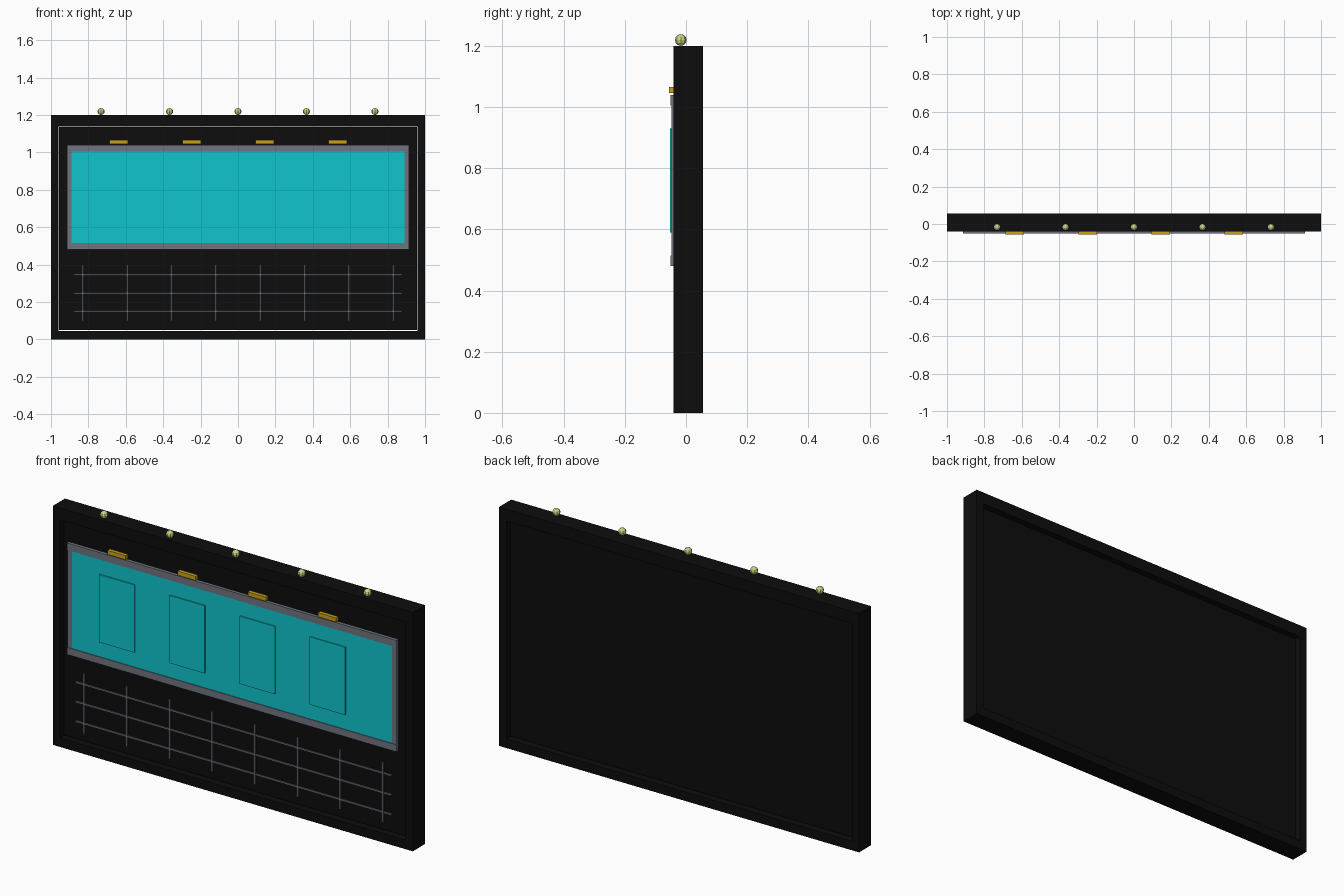
import bpy, bmesh
from mathutils import Matrix, Vector

if "Cube" in bpy.data.objects:
    bpy.data.objects.remove(bpy.data.objects["Cube"])


def material(name, rgb):
    m = bpy.data.materials.new(name)
    m.diffuse_color = (*rgb, 1)
    m.use_nodes = True
    m.node_tree.nodes["Principled BSDF"].inputs["Base Color"].default_value = m.diffuse_color
    return m


BLACK = material("black", (0.004, 0.004, 0.004))
GREY = material("grey metal", (0.16, 0.175, 0.21))
CYAN = material("cyan glass", (0.005, 0.56, 0.61))
AMBER = material("amber", (0.58, 0.36, 0.01))
BULB = material("pale bulb", (0.62, 0.68, 0.25))


def finish(name, bm, mat):
    bmesh.ops.recalc_face_normals(bm, faces=bm.faces)
    mesh = bpy.data.meshes.new(name)
    bm.to_mesh(mesh)
    bm.free()
    mesh.materials.append(mat)
    ob = bpy.data.objects.new(name, mesh)
    bpy.context.collection.objects.link(ob)
    return ob


def boxes(name, spans, mat):
    """Boxes given as (x0, x1, y0, y1, z0, z1), joined in one object."""
    bm = bmesh.new()
    for x0, x1, y0, y1, z0, z1 in spans:
        centre = Vector((x0 + x1, y0 + y1, z0 + z1)) / 2
        size = Matrix.Diagonal((x1 - x0, y1 - y0, z1 - z0, 1))
        bmesh.ops.create_cube(bm, size=1, matrix=Matrix.Translation(centre) @ size)
    return finish(name, bm, mat)


# Outer frame: two rails with two posts between them
F, B = -0.041, 0.055
boxes("outer_frame", [
    (-1, 1, F, B, 1.14, 1.2), (-1, 1, F, B, 0, 0.045),
    (-1, -0.96, F, B, 0.045, 1.14), (0.96, 1, F, B, 0.045, 1.14)], BLACK)

# Recessed wall panel with a narrow gap around it
boxes("wall_panel", [(-0.956, 0.956, -0.014, 0.028, 0.051, 1.136)], BLACK)

# Window surround
boxes("window_frame", [
    (-0.915, 0.915, -0.05, -0.033, 1.005, 1.04),
    (-0.915, 0.915, -0.05, -0.033, 0.48, 0.515),
    (-0.915, -0.89, -0.048, -0.033, 0.515, 1.005),
    (0.89, 0.915, -0.048, -0.033, 0.515, 1.005)], GREY)

# Main glass and four raised panes
boxes("window_glass", [(-0.89, 0.89, -0.046, -0.035, 0.515, 1.005)], CYAN)
columns = [-0.637 + 0.39 * i for i in range(4)]
boxes("raised_panes",
      [(x - 0.098, x + 0.098, -0.052, -0.046, 0.59, 0.93) for x in columns], CYAN)

# Amber lamps above the window
boxes("amber_lamps",
      [(x - 0.05, x + 0.05, -0.055, -0.036, 1.045, 1.066) for x in columns], AMBER)

# Lower grille
W = 0.004
uprights = [-0.83 + 1.66 * i / 7 for i in range(8)]
boxes("grille_uprights",
      [(x - W, x + W, -0.039, -0.031, 0.1, 0.4) for x in uprights], GREY)
boxes("grille_crossbars",
      [(-0.877, 0.877, -0.038, -0.03, z - W, z + W) for z in (0.15, 0.248, 0.346)], GREY)

# Row of bulbs along the top
bm = bmesh.new()
for i in range(-2, 3):
    bmesh.ops.create_uvsphere(bm, u_segments=8, v_segments=6, radius=0.019,
                              matrix=Matrix.Translation((0.366 * i, -0.017, 1.219)))
finish("top_bulbs", bm, BULB)
